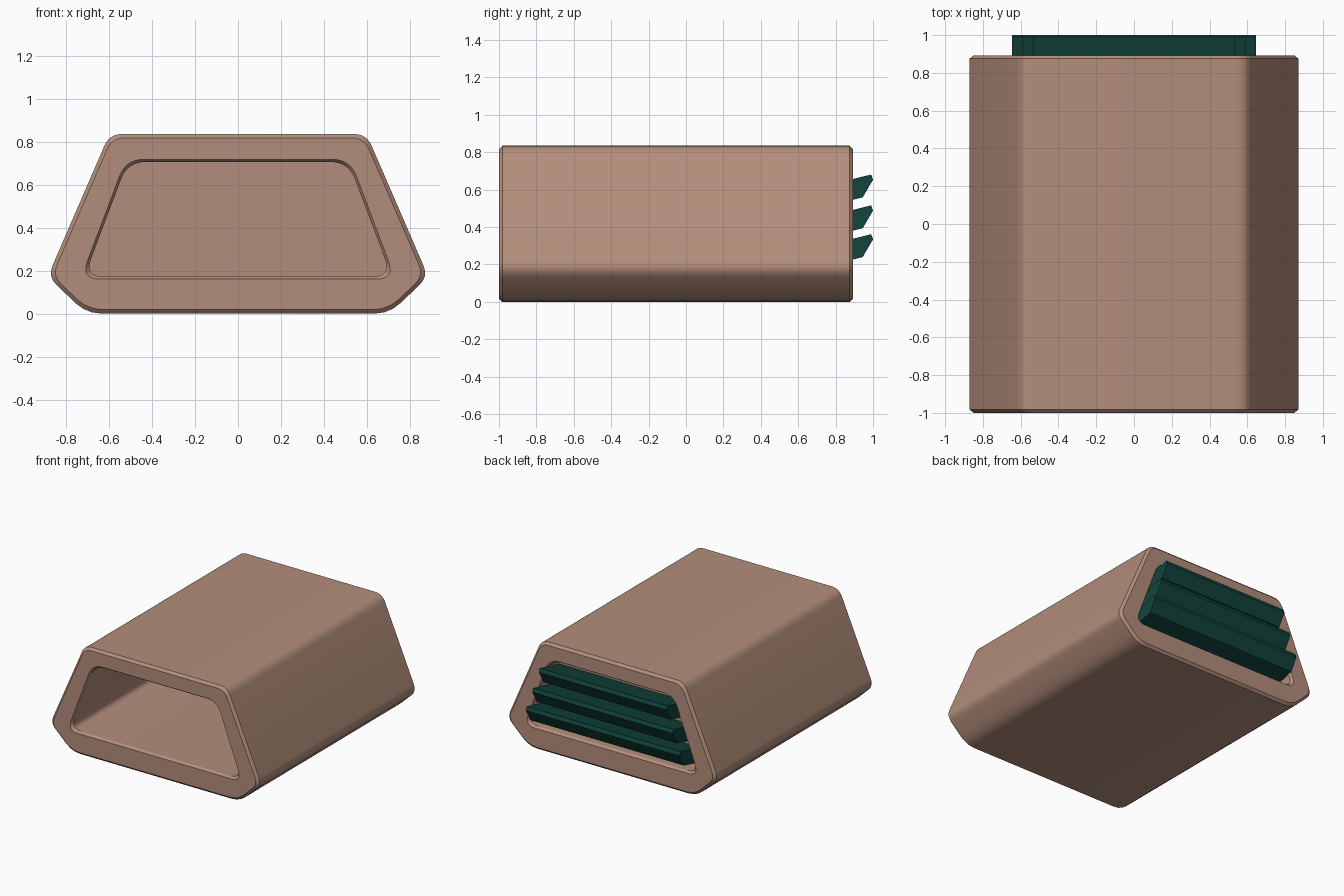
import bpy, bmesh
from mathutils import Vector
from mathutils.geometry import intersect_line_line_2d, intersect_point_line

if "Cube" in bpy.data.objects:
    bpy.data.objects.remove(bpy.data.objects["Cube"])


def material(name, color):
    m = bpy.data.materials.new(name)
    m.diffuse_color = (*color, 1)
    m.use_nodes = True
    m.node_tree.nodes["Principled BSDF"].inputs["Base Color"].default_value = m.diffuse_color
    return m


def add_object(name, bm, mat):
    bmesh.ops.recalc_face_normals(bm, faces=bm.faces[:])
    me = bpy.data.meshes.new(name)
    bm.to_mesh(me)
    bm.free()
    me.materials.append(mat)
    ob = bpy.data.objects.new(name, me)
    bpy.context.collection.objects.link(ob)
    return ob


def inset(poly, d):
    """Move every side of a counter-clockwise polygon inward by d."""
    out = []
    for i, p in enumerate(poly):
        a = (p - poly[i - 1]).normalized()
        b = (poly[(i + 1) % len(poly)] - p).normalized()
        na, nb = Vector((-a.y, a.x)), Vector((-b.y, b.x))
        out.append(p + (na + nb) * d / (1 + na.dot(nb)))
    return out


def rounded(half, d=0.0):
    """half: right-side corners (x, z, trim, points), bottom to top; mirrored to the left."""
    full = half + [(-x, z, t, n) for x, z, t, n in reversed(half)]
    poly = inset([Vector(c[:2]) for c in full], d)
    pts = []
    for i, (p, c) in enumerate(zip(poly, full)):
        t, n = c[2], c[3]
        a = p + (poly[i - 1] - p).normalized() * t
        b = p + (poly[(i + 1) % len(poly)] - p).normalized() * t
        for k in range(n):
            u = k / (n - 1)
            pts.append(a * (1 - u) ** 2 + p * 2 * u * (1 - u) + b * u * u)
    return pts


brown = material("brown", (0.45, 0.27, 0.20))
green = material("dark_green", (0.006, 0.06, 0.048))

# Housing: one skin running from front pocket, round the outside, to the rear pocket
OUTER = [(0.705, 0.0, 0.07, 4), (0.885, 0.172, 0.055, 5), (0.598, 0.835, 0.06, 9)]
INNER = [(0.732, 0.16, 0.09, 9), (0.522, 0.717, 0.085, 9)]
F, B, C = -1.0, 0.893, 0.018
rings = [(INNER, 0.012, 0.70), (INNER, 0.012, F + C), (INNER, 0, F),
         (OUTER, C, F), (OUTER, 0, F + C), (OUTER, 0, B - C), (OUTER, C, B),
         (INNER, 0, B), (INNER, 0.012, B - C), (INNER, 0.012, 0.75)]
bm = bmesh.new()
loops = [[bm.verts.new((p.x, y, p.y)) for p in rounded(prof, d)] for prof, d, y in rings]
for r0, r1 in zip(loops, loops[1:]):
    for i in range(len(r0)):
        j = (i + 1) % len(r0)
        bm.faces.new((r0[i], r0[j], r1[j], r1[i]))
bm.faces.new(loops[0])
bm.faces.new(loops[-1])
housing = add_object("housing", bm, brown)
bpy.context.view_layer.objects.active = housing
housing.select_set(True)
bpy.ops.object.shade_smooth_by_angle(angle=0.52)

# Three slanted louvres in the rear opening, wider towards the bottom
SLAT = [(0.74, -0.062), (0.99, 0.0), (1.0, -0.028), (0.945, -0.122), (0.74, -0.173)]
for n, (w, top) in enumerate([(0.645, 0.362), (0.59, 0.516), (0.535, 0.681)]):
    bm = bmesh.new()
    left, right = [[bm.verts.new((x, y, top + z)) for y, z in SLAT] for x in (-w, w)]
    bm.faces.new(left)
    bm.faces.new(right)
    for i in range(len(SLAT)):
        bm.faces.new((left[i - 1], left[i], right[i], right[i - 1]))
    add_object(f"louvre_{n + 1}", bm, green)
